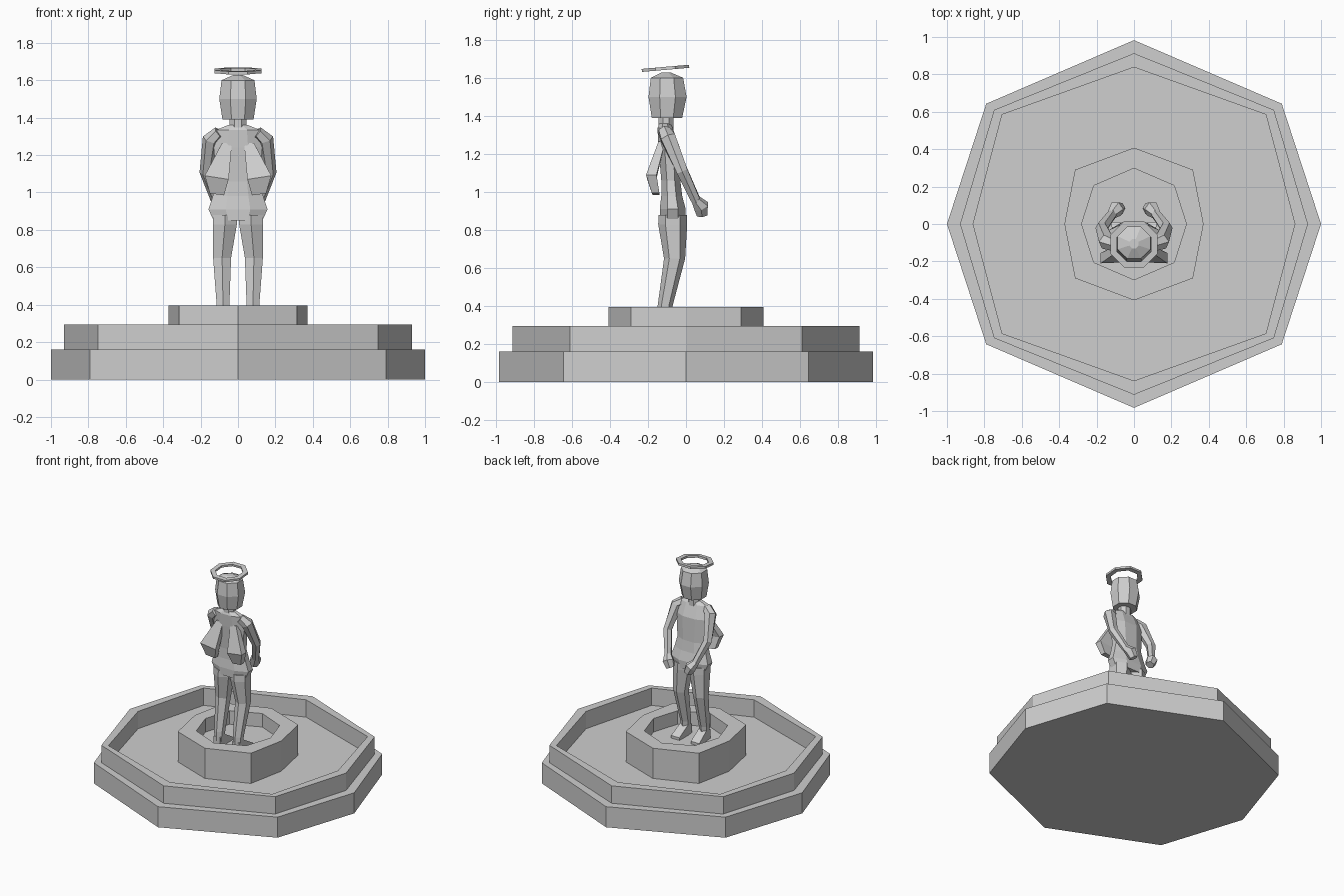
import bpy, bmesh, math
from mathutils import Vector, Matrix

if "Cube" in bpy.data.objects:
    bpy.data.objects.remove(bpy.data.objects["Cube"])

stone = bpy.data.materials.new("grey stone")
stone.diffuse_color = (0.62, 0.62, 0.62, 1)
stone.use_nodes = True
stone.node_tree.nodes["Principled BSDF"].inputs["Base Color"].default_value = stone.diffuse_color


def loft(name, rings, caps=True, mirror=False, closed=False):
    """Skin a list of equal-length vertex rings."""
    bm = bmesh.new()
    vs = [[bm.verts.new(p) for p in r] for r in rings]
    pairs = list(zip(vs, vs[1:])) + ([(vs[-1], vs[0])] if closed else [])
    n = len(vs[0])
    for a, b in pairs:
        for i in range(n):
            j = (i + 1) % n
            bm.faces.new((a[i], a[j], b[j], b[i]))
    if caps and not closed:
        bm.faces.new(vs[0])
        bm.faces.new(vs[-1])
    bmesh.ops.recalc_face_normals(bm, faces=bm.faces[:])
    me = bpy.data.meshes.new(name)
    bm.to_mesh(me)
    bm.free()
    me.materials.append(stone)
    ob = bpy.data.objects.new(name, me)
    bpy.context.collection.objects.link(ob)
    if mirror:
        ob.modifiers.new("mirror", 'MIRROR')
    return ob


def octagon(a, bx, by, c, z):
    q = [(a, 0), (bx, by), (0, c), (-bx, by), (-a, 0), (-bx, -by), (0, -c), (bx, -by)]
    return [(x, y, z) for x, y in q]


def oval(cx, cy, z, rx, ry, n=8):
    """Flat-sided ring whose rx, ry are half widths."""
    k = 1 / math.cos(math.pi / n)
    return [(cx + rx * k * math.cos((i + .5) * math.tau / n),
             cy + ry * k * math.sin((i + .5) * math.tau / n), z) for i in range(n)]


def tube(points, n=6):
    """Rings square to a path of (x, y, z, radius)."""
    ps = [Vector(p[:3]) for p in points]
    out = []
    for i, p in enumerate(ps):
        d = ps[min(i + 1, len(ps) - 1)] - ps[max(i - 1, 0)]
        u = d.cross(Vector((0, 1, 0))).normalized()
        v = d.cross(u).normalized()
        r = points[i][3]
        out.append([p + r * (u * math.cos(t) + v * math.sin(t))
                    for t in (k * math.tau / n for k in range(n))])
    return out


# Fountain: base slab, basin rim, hollow pedestal
loft("base_slab", [octagon(1, .79, .643, .983, z) for z in (0, .16)])
outer, inner = (.93, .748, .61, .913), (.86, .705, .585, .838)
loft("basin_rim", [octagon(*outer, .16), octagon(*outer, .295),
                   octagon(*inner, .295), octagon(*inner, .16)], caps=False)
outer, inner = (.372, .315, .29, .408), (.28, .215, .205, .298)
loft("pedestal", [octagon(*outer, .16), octagon(*outer, .395),
                  octagon(*inner, .395), octagon(*inner, .29)])

# Figure, facing +y
loft("head", [oval(0, -.1, 1.39, .083, .08), oval(0, -.097, 1.5, .1, .1),
              oval(0, -.1, 1.6, .088, .085), oval(0, -.105, 1.628, .025, .025)])
loft("neck", [oval(0, -.105, z, .045, .04) for z in (1.32, 1.41)])
loft("torso", [oval(0, -.11, 1.36, .055, .03), oval(0, -.11, 1.335, .115, .04),
               oval(0, -.09, 1.24, .13, .055), oval(0, -.08, 1.06, .115, .05),
               oval(0, -.075, .98, .135, .055), oval(0, -.07, .91, .158, .068),
               oval(0, -.07, .85, .13, .066)])
loft("leg", [oval(.068, -.07, .88, .066, .064, 6), oval(.07, -.07, .83, .064, .066, 6),
             oval(.085, -.06, .65, .048, .048, 6), oval(.08, -.11, .4, .034, .034, 6),
             oval(.08, -.115, .33, .03, .032, 6)], mirror=True)


def box_ring(x, y, w, z0, z1):
    return [(x - w, y, z0), (x + w, y, z0), (x + w, y, z1), (x - w, y, z1)]


loft("foot", [box_ring(.08, -.145, .028, .29, .36), box_ring(.08, -.09, .033, .29, .37),
              box_ring(.085, .01, .036, .29, .31)], mirror=True)

# Arms reaching forward, hands at hip height
loft("arm", tube([(.1, -.115, 1.32, .035), (.145, -.095, 1.285, .045),
                  (.172, -.02, 1.11, .034), (.115, .055, .95, .027)]), mirror=True)
loft("hand", tube([(.12, .05, .96, .026), (.095, .08, .925, .043),
                   (.075, .085, .88, .032)]), mirror=True)

# Small folded wings on the back: (inner x, outer x, z, outer-edge drop, y, thickness)
wing = [(.032, .085, 1.265, 0, -.14, .03), (.05, .178, 1.07, -.02, -.205, .05),
        (.075, .15, .985, -.01, -.175, .035)]
loft("wing", [[(a, y, z), (b, y - .005, z - k), (b, y + t, z - k), (a, y + t, z)]
              for a, b, z, k, y, t in wing], mirror=True)

# Tilted halo
tilt = Matrix.Translation((0, -.108, 1.65)) @ Matrix.Rotation(math.radians(5), 4, 'X')
loft("halo", [[tilt @ Vector(p) for p in oval(0, 0, z, r, r)]
              for r, z in ((.125, -.008), (.125, .008), (.092, .008), (.092, -.008))],
     closed=True)
